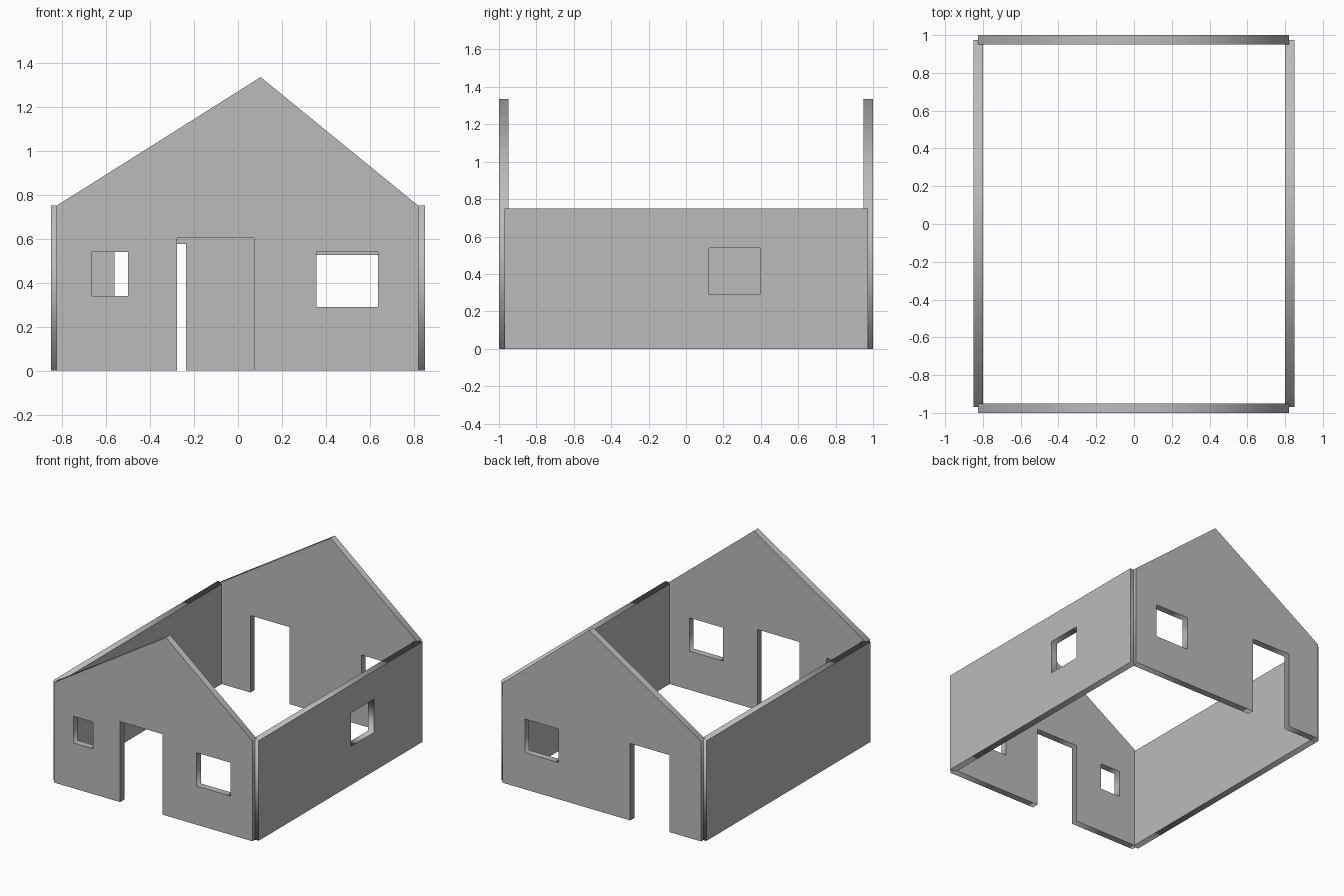
import bpy
import math

if "Cube" in bpy.data.objects:
    bpy.data.objects.remove(bpy.data.objects["Cube"])

wall_paint = bpy.data.materials.new("wall_grey")
wall_paint.diffuse_color = (0.5, 0.5, 0.5, 1)
wall_paint.use_nodes = True
wall_paint.node_tree.nodes["Principled BSDF"].inputs["Base Color"].default_value = wall_paint.diffuse_color

THICK = 0.05
EAVES = 0.75


def rect(a, b, low, high):
    return [(a, low), (b, low), (b, high), (a, high)]


def wall(name, outline, openings, location, turn):
    """Upright slab from a 2D outline with openings, thickened about its centre plane."""
    curve = bpy.data.curves.new(name, 'CURVE')
    curve.dimensions = '2D'
    curve.fill_mode = 'BOTH'
    curve.extrude = THICK / 2
    for loop in [outline] + openings:
        spline = curve.splines.new('POLY')
        spline.points.add(len(loop) - 1)
        for point, (u, v) in zip(spline.points, loop):
            point.co = (u, v, 0, 1)
        spline.use_cyclic_u = True
    obj = bpy.data.objects.new(name, curve)
    bpy.context.collection.objects.link(obj)
    obj.location = location
    obj.rotation_euler = (math.pi / 2, 0, turn)
    curve.materials.append(wall_paint)
    bpy.ops.object.select_all(action='DESELECT')
    obj.select_set(True)
    bpy.context.view_layer.objects.active = obj
    bpy.ops.object.convert(target='MESH')


def gable(door_left, door_right, door_top):
    """Off-centre gable outline with a doorway notched into its base."""
    return [(-0.825, 0), (door_left, 0), (door_left, door_top),
            (door_right, door_top), (door_right, 0), (0.82, 0),
            (0.82, EAVES), (0.103, 1.335), (-0.825, EAVES)]


# Gable walls, each with a doorway and windows
wall("front_gable_wall", gable(-0.277, 0.073, 0.603),
     [rect(-0.664, -0.50, 0.34, 0.54), rect(0.358, 0.636, 0.29, 0.54)],
     (0, -1 + THICK / 2, 0), 0)
wall("back_gable_wall", gable(-0.562, -0.237, 0.577),
     [rect(0.358, 0.636, 0.275, 0.527)],
     (0, 1 - THICK / 2, 0), 0)

# Long side walls, slightly outside the gable ends
side = rect(-0.97, 0.973, 0, EAVES)
wall("right_side_wall", side, [rect(0.123, 0.396, 0.29, 0.54)],
     (0.85 - THICK / 2, 0, 0), math.pi / 2)
wall("left_side_wall", side, [], (-0.85 + THICK / 2, 0, 0), math.pi / 2)
